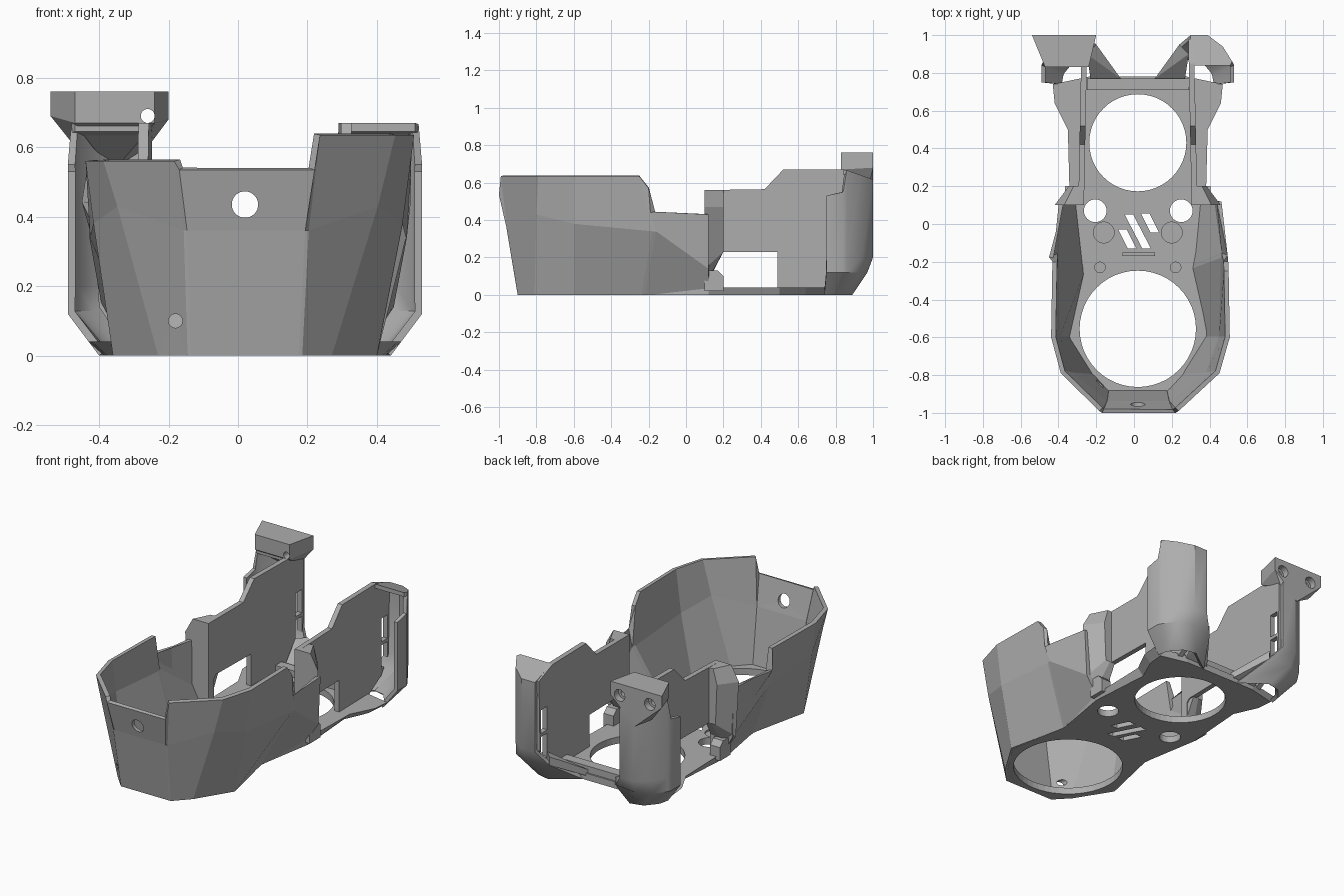
import bpy, bmesh, math

cube = bpy.data.objects.get("Cube")
if cube:
    bpy.data.objects.remove(cube, do_unlink=True)

CX = 0.02  # midline of the body
grey = bpy.data.materials.new("plain_grey")
grey.use_nodes = True
grey.diffuse_color = (0.42, 0.42, 0.42, 1)
grey.node_tree.nodes["Principled BSDF"].inputs["Base Color"].default_value = (0.42, 0.42, 0.42, 1)


def finish(name, bm):
    me = bpy.data.meshes.new(name)
    bm.to_mesh(me)
    bm.free()
    ob = bpy.data.objects.new(name, me)
    bpy.context.collection.objects.link(ob)
    me.materials.append(grey)
    return ob


def select(ob):
    bpy.ops.object.select_all(action='DESELECT')
    bpy.context.view_layer.objects.active = ob
    ob.select_set(True)


def apply(ob, mod):
    select(ob)
    bpy.ops.object.modifier_apply(modifier=mod.name)


def prism(name, pts, lo, hi, place):
    """Extrude a 2D outline from lo to hi; place maps (u, v, w) to a position."""
    bm = bmesh.new()
    a, b = [[bm.verts.new(place(u, v, w)) for u, v in pts] for w in (lo, hi)]
    bm.faces.new(a)
    bm.faces.new(b)
    for i in range(len(pts)):
        j = (i + 1) % len(pts)
        bm.faces.new((a[i], a[j], b[j], b[i]))
    bmesh.ops.recalc_face_normals(bm, faces=bm.faces)
    return finish(name, bm)


def plan(u, v, w):
    return (u, v, w)


def front(u, v, w):
    return (u, w, v)


def disc(x, y, r, n=48):
    return [(x + r * math.cos(2 * math.pi * i / n), y + r * math.sin(2 * math.pi * i / n)) for i in range(n)]


def rect(u0, v0, u1, v1):
    return [(u0, v0), (u1, v0), (u1, v1), (u0, v1)]


def cut(ob, pts, lo, hi, place):
    tool = prism("cutter", pts, lo, hi, place)
    tool.hide_render = True
    mod = ob.modifiers.new("cut", 'BOOLEAN')
    mod.operation, mod.object, mod.solver = 'DIFFERENCE', tool, 'EXACT'
    apply(ob, mod)
    bpy.data.objects.remove(tool, do_unlink=True)


def shell(name, columns, thick):
    """Skin columns of points listed counter-clockwise, thickened inward."""
    bm = bmesh.new()
    grid = [[bm.verts.new(p) for p in col] for col in columns]
    for a, b in zip(grid, grid[1:]):
        for j in range(len(a) - 1):
            bm.faces.new((a[j], b[j], b[j + 1], a[j + 1]))
    ob = finish(name, bm)
    mod = ob.modifiers.new("thick", 'SOLIDIFY')
    mod.thickness, mod.offset = thick, -1
    apply(ob, mod)
    return ob


def hull(name, pts):
    bm = bmesh.new()
    for p in pts:
        bm.verts.new(p)
    bmesh.ops.convex_hull(bm, input=bm.verts)
    return finish(name, bm)


# Floor plate, undercut along the rear edges, with its openings
def undercut(u, v, w):
    return (CX + (u - CX) * (0.9 if v > 0.45 and w < 0.01 else 1), v, w)


half = [(0.165, -0.89), (0.24, -0.8), (0.37, -0.6), (0.30, -0.23), (0.36, 0.12),
        (0.37, 0.5), (0.44, 0.64), (0.45, 0.74), (0.26, 0.78)]
outline = [(CX + x, y) for x, y in half] + [(CX - x, y) for x, y in reversed(half)]
floor = prism("floor_plate", outline, 0, 0.04, undercut)
for x, y, r in ((CX, -0.555, 0.308), (CX, 0.43, 0.257), (-0.205, 0.07, 0.06), (0.25, 0.07, 0.06)):
    cut(floor, disc(x, y, r), -0.1, 0.2, plan)
for x, y, l in ((-0.035, -0.08, 0.05), (0.02, -0.04, 0.09), (0.085, 0.005, 0.05)):
    d = l * 0.55
    cut(floor, [(x - d - 0.02, y + l), (x - d + 0.025, y + l), (x + d + 0.02, y - l), (x + d - 0.025, y - l)],
        -0.1, 0.2, plan)
for s in (-1, 1):
    cut(floor, disc(CX + s * 0.18, -0.045, 0.055), 0.03, 0.2, plan)
    cut(floor, disc(CX + s * 0.2, -0.23, 0.028), 0.03, 0.2, plan)
prism("rear_crossbar", rect(-0.25, 0.71, 0.29, 0.77), 0.03, 0.08, plan)
prism("vent_step", rect(-0.06, -0.17, 0.11, -0.15), 0.03, 0.07, plan)


# Faceted front bowl, higher rim on the left
def bowl_half(s, top):
    base = [(0.155, -0.9, 0), (0.165, -0.9, 0), (0.25, -0.81, 0), (0.38, -0.6, 0),
            (0.30, -0.24, 0), (0.302, -0.23, 0), (0.304, -0.22, 0), (0.35, 0.12, 0.02)]
    mid = [(0.17, -0.96, 0.36), (0.18, -0.957, 0.36), (0.375, -0.8, 0.43), (0.445, -0.6, 0.38),
           (0.455, -0.18, 0.34), (0.456, -0.17, 0.34), (0.457, -0.16, 0.34), (0.42, 0.12, 0.14)]
    rim = [(0.195, -1, 0.535), (0.21, -0.99, top), (0.42, -0.79, top), (0.473, -0.6, top),
           (0.467, -0.25, top), (0.465, -0.2, min(top, 0.57)), (0.463, -0.19, 0.44), (0.43, 0.12, 0.43)]
    return [[(CX + s * b[0], *b[1:]), (CX + 0.02 * m[0] + s * m[0], *m[1:]),
             (CX + 0.03 * r[0] + s * r[0], *r[1:])] for b, m, r in zip(base, mid, rim)]


bowl = shell("front_bowl", bowl_half(-1, 0.56)[::-1] + bowl_half(1, 0.635), 0.025)
cut(bowl, disc(CX, 0.435, 0.038), -1.2, -0.8, front)
cut(bowl, disc(-0.18, 0.1, 0.02), -1.2, -0.7, front)

for s, label in ((1, "left"), (-1, "right")):
    # Thin leaning side wall with a low window and two rear slots
    def lean(u, v, w):
        return (CX + s * (0.3 - 0.02 * (u - 0.1) + w), u, v)

    wall = prism(label + "_side_wall", [(0.1, 0.02), (0.76, 0.02), (0.9, 0.1), (0.97, 0.2), (0.98, 0.62),
                                        (0.85, 0.67), (0.52, 0.67), (0.42, 0.565), (0.1, 0.56)],
                 -0.015, 0.015, lean)
    cut(wall, [(0.15, 0.04), (0.49, 0.04), (0.49, 0.23), (0.17, 0.23), (0.15, 0.21)], -0.2, 0.2, lean)
    for z in (0.14, 0.3):
        cut(wall, rect(0.9, z, 0.96, z + 0.14), -0.05, 0.05, lean)

    # Wedge flange and foot joining wall to bowl
    def wedge(u, v, w):
        return (CX + s * (0.29 + (u - 0.29) * (1 - 5 * (w - 0.1))), w, max(v, 0.04 + 1.9 * (w - 0.1)))

    prism(label + "_flange", [(0.29, 0.04), (0.36, 0.05), (0.42, 0.14), (0.44, 0.47), (0.39, 0.56),
                              (0.29, 0.56)], 0.1, 0.2, wedge)
    prism(label + "_flange_foot", [(0.1, 0.02), (0.2, 0.02), (0.2, 0.1), (0.17, 0.13), (0.1, 0.13)],
          0.32, 0.385, lambda u, v, w: (CX + s * w, u, v))

    # Curved rear corner panel flaring out of the floor, top falling to the rear
    def fall(u, v, w):
        return (CX + s * u, v, w - 0.35 * max(v - 0.85, 0))

    foot = [(0.42, 0.74), (0.41, 0.79), (0.4, 0.81), (0.35, 0.87), (0.27, 0.89), (0.12, 0.78)]
    knee = [(0.51, 0.75), (0.51, 0.84), (0.50, 0.86), (0.45, 0.935), (0.36, 0.97), (0.22, 0.95)]
    body = [(0.51, 0.75), (0.51, 0.84), (0.50, 0.86), (0.45, 0.94), (0.37, 1.0), (0.28, 1.0)]
    tops = [0.53, 0.55, 0.67, 0.67, 0.67, 0.67]
    cols = [[(CX + s * f[0], f[1], 0), (CX + s * k[0], k[1], 0.12),
             (CX + s * b[0], b[1], 0.2), fall(*b, t)]
            for f, k, b, t in zip(foot, knee, body, tops)]
    panel = shell(label + "_corner_panel", cols[::s], 0.022)
    select(panel)
    bpy.ops.object.shade_smooth_by_angle(angle=math.radians(35))

    # Cap closing the corner, and ramp brace at its base
    prism(label + "_corner_cap", body[2:] + [(0.28, 0.84), (0.49, 0.84)], 0.645, 0.67, fall)
    hull(label + "_brace", [(CX + s * x, y, z) for x, y, z in (
        (0.09, 0.77, 0.02), (0.09, 0.77, 0.06), (0.25, 0.77, 0.02), (0.25, 0.77, 0.06),
        (0.22, 0.95, 0.12), (0.22, 0.95, 0.17), (0.27, 0.9, 0.1), (0.27, 0.9, 0.17))])

# Mounting head on top of the right rear corner
head = hull("mount_head", [
    (-0.54, 1, 0.76), (-0.2, 1, 0.76), (-0.54, 1, 0.69), (-0.2, 1, 0.68),
    (-0.52, 0.95, 0.76), (-0.22, 0.95, 0.76), (-0.47, 0.83, 0.76), (-0.24, 0.83, 0.76),
    (-0.47, 0.83, 0.67), (-0.24, 0.83, 0.67), (-0.46, 0.98, 0.59), (-0.26, 0.98, 0.6), (-0.36, 1, 0.53)])
for x, depth in ((-0.46, 0.9), (-0.26, 0.7)):
    cut(head, disc(x, 0.69, 0.035, 32), 0.96, 1.1, front)
    cut(head, disc(x, 0.69, 0.02, 32), depth, 1.1, front)
